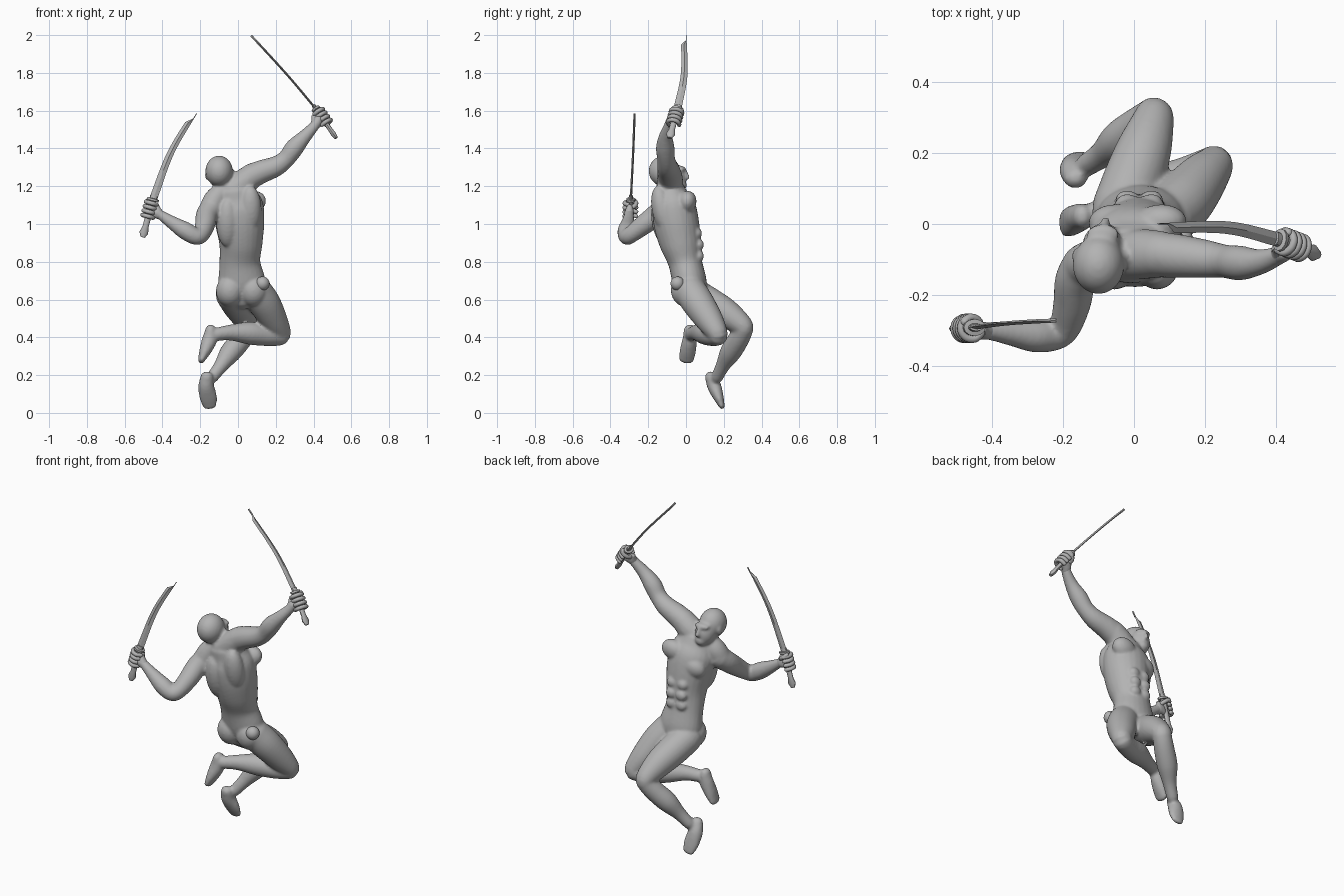
import bpy, bmesh, math
from mathutils import Vector, Matrix

cube = bpy.data.objects.get("Cube")
if cube:
    bpy.data.objects.remove(cube)


def make_material(name, value):
    mat = bpy.data.materials.new(name)
    mat.use_nodes = True
    mat.diffuse_color = (value, value, value, 1)
    mat.node_tree.nodes["Principled BSDF"].inputs["Base Color"].default_value = (value, value, value, 1)
    return mat


GREY = make_material("plain grey", 0.45)


def finish(bm, name, angle=60):
    bmesh.ops.recalc_face_normals(bm, faces=bm.faces)
    mesh = bpy.data.meshes.new(name)
    bm.to_mesh(mesh)
    bm.free()
    mesh.materials.append(GREY)
    obj = bpy.data.objects.new(name, mesh)
    bpy.context.collection.objects.link(obj)
    bpy.ops.object.select_all(action='DESELECT')
    obj.select_set(True)
    bpy.context.view_layer.objects.active = obj
    bpy.ops.object.shade_smooth_by_angle(angle=math.radians(angle))
    return obj


def spline(pts, steps=5):
    """Catmull-Rom resampling of a list of equal-length tuples."""
    p = [Vector(q) for q in pts]
    p = [p[0] * 2 - p[1]] + p + [p[-1] * 2 - p[-2]]
    out = []
    for a, b, c, d in zip(p, p[1:], p[2:], p[3:]):
        for i in range(steps):
            t = i / steps
            out.append(0.5 * (2 * b + (c - a) * t + (2 * a - 5 * b + 4 * c - d) * t * t
                              + (3 * b - a - 3 * c + d) * t ** 3))
    return out + [p[-2]]


def loft(bm, rings):
    loops = [[bm.verts.new(v) for v in ring] for ring in rings]
    n = len(loops[0])
    for lo, hi in zip(loops, loops[1:]):
        for i in range(n):
            bm.faces.new((lo[i], lo[(i + 1) % n], hi[(i + 1) % n], hi[i]))
    bm.faces.new(loops[0][::-1])
    bm.faces.new(loops[-1])


def tube(bm, pts, wide=(1, 0, 0), sides=24):
    """Rounded-end tube; each point is x, y, z, radius along wide, other radius."""
    path = [(Vector(q[:3]), q[3], q[-1]) for q in spline(pts)]
    rings = []

    def ring(c, t, a, b):
        u = Vector(wide)
        u = (u - t * u.dot(t)).normalized()
        v = t.cross(u)
        rings.append([c + u * a * math.cos(k) + v * b * math.sin(k)
                      for k in (2 * math.pi * i / sides for i in range(sides))])

    last = len(path) - 1
    for i, (c, a, b) in enumerate(path):
        t = (path[min(i + 1, last)][0] - path[max(i - 1, 0)][0]).normalized()
        dome = [math.radians(d) for d in (85, 60, 30)]
        if i == 0:
            for d in dome:
                ring(c - t * min(a, b) * math.sin(d), t, a * math.cos(d), b * math.cos(d))
        ring(c, t, a, b)
        if i == last:
            for d in reversed(dome):
                ring(c + t * min(a, b) * math.sin(d), t, a * math.cos(d), b * math.cos(d))
    loft(bm, rings)


def ball(bm, centre, radii, tilt=(0, 0, 0)):
    rot = Matrix.Rotation(tilt[0], 4, 'X') @ Matrix.Rotation(tilt[1], 4, 'Y') @ Matrix.Rotation(tilt[2], 4, 'Z')
    bmesh.ops.create_uvsphere(bm, u_segments=24, v_segments=14, radius=1,
                              matrix=Matrix.Translation(centre) @ rot @ Matrix.Diagonal((*radii, 1)))


# Torso, leaning back, with its chest towards +y
body = bmesh.new()
tube(body, [(.02, .035, .62, .10, .075), (.02, .02, .69, .125, .09), (.01, -.005, .8, .108, .09),
            (.015, -.03, .9, .115, .11), (.01, -.05, 1, .13, .12), (0, -.065, 1.09, .135, .115),
            (-.01, -.08, 1.15, .115, .09)])
tube(body, [(-.02, -.09, 1.14, .085, .07), (-.06, -.09, 1.2, .056, .056), (-.09, -.085, 1.25, .05, .05)])
for side in (-1, 1):
    rise = .035 * side
    ball(body, (.01 + .065 * side, .005, 1.08 + rise), (.075, .05, .06), (-.25, -.3, 0))      # chest muscle
    ball(body, (.005 + .06 * side, -.125, 1.04 + rise), (.06, .055, .13), (.2, 0, 0))         # back muscle
    ball(body, (.02 + .062 * side, -.005, .645), (.075, .075, .085), (.25, 0, 0))              # buttock
    for z, y in ((.95, .06), (.89, .07), (.83, .07)):
        ball(body, (.015 + .034 * side, y, z), (.033, .025, .03))                              # stomach muscle
# Slope from the neck into both shoulders
tube(body, [(-.08, -.095, 1.18, .05), (-.12, -.105, 1.13, .06), (-.145, -.12, 1.08, .06)], (0, 1, 0))
tube(body, [(-.03, -.09, 1.17, .07), (.03, -.085, 1.22, .07), (.08, -.085, 1.26, .065)], (0, 1, 0))

# Head with brow, nose and jaw
ball(body, (-.1, -.115, 1.28), (.073, .083, .082), (-.1, 0, 0))
ball(body, (-.09, -.062, 1.245), (.056, .062, .075), (.3, 0, -.15))
ball(body, (-.083, -.03, 1.205), (.036, .035, .032))
ball(body, (-.088, -.03, 1.29), (.046, .03, .018))
tube(body, [(-.083, -.002, 1.28, .008), (-.08, .008, 1.247, .013)])
for side in (-1, 1):
    ball(body, (-.095 + .07 * side, -.09, 1.26), (.01, .02, .028))

# Arms: the left one raised high, the right one bent
tube(body, [(.05, -.085, 1.24, .065), (.12, -.09, 1.275, .062), (.2, -.098, 1.305, .054), (.255, -.105, 1.345, .047),
            (.3, -.11, 1.405, .049), (.355, -.107, 1.465, .036), (.405, -.09, 1.52, .027),
            (.425, -.08, 1.55, .026)], (0, 1, 0))
tube(body, [(-.14, -.115, 1.085, .062), (-.165, -.16, 1.045, .058), (-.175, -.225, .995, .053),
            (-.195, -.29, .945, .045), (-.225, -.312, .935, .045), (-.28, -.315, .965, .047),
            (-.345, -.308, 1.005, .036), (-.405, -.302, 1.045, .026), (-.43, -.302, 1.06, .026)], (0, 0, 1))

# Legs: thigh, knee, calf and ankle
tube(body, [(.09, .02, .65, .085), (.14, .065, .58, .085), (.19, .125, .49, .073), (.225, .165, .425, .056),
            (.215, .165, .408, .052), (.15, .135, .41, .056), (.06, .10, .422, .06), (-.04, .055, .425, .042),
            (-.12, .025, .415, .034)], (.3, -.8, .6))
tube(body, [(-.035, .04, .63, .085), (0, .13, .575, .085), (.03, .215, .525, .077), (.055, .295, .465, .058),
            (.05, .3, .435, .053), (.015, .275, .385, .056), (-.04, .235, .32, .056), (-.09, .195, .25, .038),
            (-.135, .165, .19, .032)], (1, 0, 0))

# Feet, toes pointing down
tube(body, [(-.145, .022, .44, .034, .028), (-.15, .02, .39, .038, .04), (-.173, .01, .33, .043, .032),
            (-.194, .002, .28, .04, .018)], (0, 1, 0))
tube(body, [(-.165, .13, .19, .034, .03), (-.168, .15, .14, .042, .037), (-.157, .173, .08, .046, .027),
            (-.148, .19, .035, .036, .015)])
figure = finish(body, "figure_body", 180)
remesh = figure.modifiers.new("fuse parts", 'REMESH')
remesh.mode = 'VOXEL'
remesh.voxel_size = .008
remesh.use_smooth_shade = True
relax = figure.modifiers.new("soften joins", 'SMOOTH')
relax.factor = .5
relax.iterations = 5

# Round knob on the left hip
knob = bmesh.new()
ball(knob, (.13, -.045, .685), (.037, .037, .037))
finish(knob, "hip_knob")


def sword(name, pommel, guard, bend, tip, edge):
    """Curved blade, disc guard and handle; edge is the blade's wide direction."""
    pommel, guard, bend, tip = map(Vector, (pommel, guard, bend, tip))
    axis = (guard - pommel).normalized()
    edge = Vector(edge)
    edge = (edge - axis * edge.dot(axis)).normalized()
    flat = axis.cross(edge)
    frame = Matrix((edge, flat, axis)).transposed()

    # Blade with a diamond section and a slanted tip
    bm = bmesh.new()
    path = [Vector(q) for q in spline([guard, bend, tip], 8)]
    rings = []
    for i, c in enumerate(path):
        f = i / (len(path) - 1)
        w = (.021 - .006 * f) if f < .93 else .002
        shift = edge * (.013 if f > .93 else 0)
        rings.append([c + shift + edge * w, c + shift + flat * .006, c + shift - edge * w, c + shift - flat * .006])
    loft(bm, rings)
    finish(bm, name + "_blade", 30)

    # Guard and flared handle, each a lofted stack of ovals
    for part, base, stack in (
            ("_guard", guard, ((-.008, .032, .024), (.004, .032, .024), (.006, .02, .012), (.022, .02, .01))),
            ("_handle", pommel, ((0, .012, .01), (.025, .024, .014), (.055, .016, .012),
                                 ((guard - pommel).length, .017, .013)))):
        bm = bmesh.new()
        loft(bm, [[base + frame @ Vector((a * math.cos(k * math.pi / 6), b * math.sin(k * math.pi / 6), h))
                   for k in range(12)] for h, a, b in stack])
        finish(bm, name + part, 35)
    return axis


def hand(name, wrist, grip, axis, turn):
    """Palm from wrist to grip, four fingers and a thumb curled round the handle."""
    wrist, grip = Vector(wrist), Vector(grip)
    inward = (wrist - grip)
    inward = (inward - axis * inward.dot(axis)).normalized()
    across = axis.cross(inward) * turn
    bm = bmesh.new()
    palm = grip + inward * .026
    tube(bm, [(*wrist, .026, .024), (*(wrist * .5 + palm * .5), .032, .024), (*palm, .042, .02)], axis)

    def finger(offset, start, stop, size, radius, climb=0):
        pts = []
        for i in range(6):
            ang = math.radians(start + (stop - start) * i / 5)
            p = grip + axis * (offset + climb * i / 5) + (inward * math.cos(ang) + across * math.sin(ang)) * radius
            pts.append((*p, size))
        tube(bm, pts, axis, 10)

    for i in range(4):
        finger(-.036 + .024 * i, 20, 250, .0115, .031)
    finger(.02, -20, -150, .012, .029, .025)
    finish(bm, name)


left_axis = sword("left_sword", (.52, -.087, 1.455), (.412, -.045, 1.61), (.26, -.01, 1.79), (.068, -.012, 2), (0, 1, 0))
hand("left_hand", (.41, -.088, 1.525), (.445, -.058, 1.562), left_axis, 1)
right_axis = sword("right_sword", (-.505, -.295, .93), (-.45, -.292, 1.13), (-.357, -.28, 1.375), (-.232, -.272, 1.588), (1, 0, 0))
hand("right_hand", (-.415, -.302, 1.05), (-.467, -.294, 1.075), right_axis, -1)
